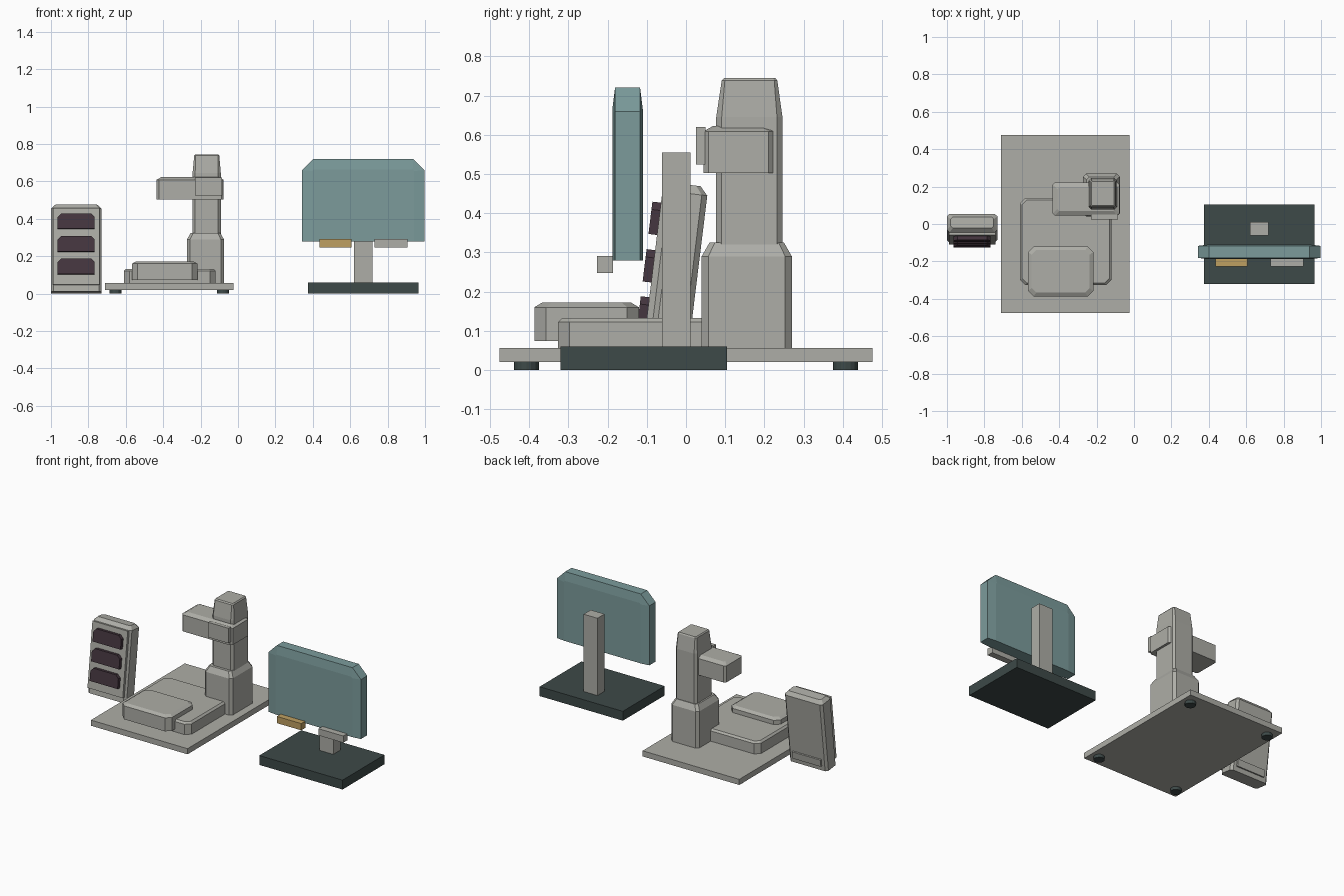
import bpy, bmesh, math
from mathutils import Matrix

if "Cube" in bpy.data.objects:
    bpy.data.objects.remove(bpy.data.objects["Cube"], do_unlink=True)


def material(name, rgb):
    m = bpy.data.materials.new(name)
    m.use_nodes = True
    m.diffuse_color = (*rgb, 1)
    m.node_tree.nodes["Principled BSDF"].inputs["Base Color"].default_value = (*rgb, 1)
    return m


GREY = material("warm grey", (0.42, 0.42, 0.385))
DARK = material("dark slate", (0.047, 0.067, 0.065))
TEAL = material("muted teal", (0.20, 0.33, 0.33))
GOLD = material("ochre", (0.52, 0.35, 0.12))
PLUM = material("dark plum", (0.06, 0.037, 0.05))


def finish(name, bm, mat, matrix=None):
    bmesh.ops.recalc_face_normals(bm, faces=bm.faces)
    me = bpy.data.meshes.new(name)
    bm.to_mesh(me)
    bm.free()
    me.materials.append(mat)
    ob = bpy.data.objects.new(name, me)
    bpy.context.collection.objects.link(ob)
    if matrix:
        ob.matrix_world = matrix
    return ob


def loft(name, mat, sections, matrix=None):
    """Stack rings, each a list of 3D points, and cap both ends."""
    bm = bmesh.new()
    rings = [[bm.verts.new(p) for p in s] for s in sections]
    for a, b in zip(rings, rings[1:]):
        for i in range(len(a)):
            j = (i + 1) % len(a)
            bm.faces.new((a[i], a[j], b[j], b[i]))
    bm.faces.new(rings[0])
    bm.faces.new(rings[-1])
    return finish(name, bm, mat, matrix)


def ring(x, y, z, cut):
    """Rectangle with cut corners at height z."""
    (a, b), (c, d) = x, y
    return [(a + cut, c, z), (b - cut, c, z), (b, c + cut, z), (b, d - cut, z),
            (b - cut, d, z), (a + cut, d, z), (a, d - cut, z), (a, c + cut, z)]


def slab(name, mat, x, y, z, cut, inset, drop, matrix=None):
    """Block with cut upright corners and a sloped top edge."""
    xi = (x[0] + inset, x[1] - inset)
    yi = (y[0] + inset, y[1] - inset)
    return loft(name, mat, [ring(x, y, z[0], cut), ring(x, y, z[1] - drop, cut),
                            ring(xi, yi, z[1], cut * 0.8)], matrix)


def box(name, mat, x, y, z, matrix=None):
    bm = bmesh.new()
    bmesh.ops.create_cube(bm, size=1)
    for v in bm.verts:
        v.co = [r[0] + (c + 0.5) * (r[1] - r[0]) for c, r in zip(v.co, (x, y, z))]
    return finish(name, bm, mat, matrix)


# Base plate and feet
box("base_plate", GREY, (-0.71, -0.025), (-0.475, 0.475), (0.02, 0.056))
for x in (-0.655, -0.08):
    for y in (-0.407, 0.407):
        bm = bmesh.new()
        bmesh.ops.create_cone(bm, cap_ends=True, segments=16, radius1=0.032,
                              radius2=0.032, depth=0.021,
                              matrix=Matrix.Translation((x, y, 0.0105)))
        finish("foot", bm, DARK)

# Stage
slab("lower_stage", GREY, (-0.61, -0.12), (-0.327, 0.14), (0.055, 0.133), 0.03, 0.012, 0.011)
slab("upper_stage", GREY, (-0.567, -0.217), (-0.387, -0.12), (0.074, 0.172), 0.03, 0.02, 0.012)

# Column, arm and front plate
slab("lower_column", GREY, (-0.273, -0.075), (0.04, 0.27), (0.055, 0.325), 0.017, 0.02, 0.035)
loft("upper_column", GREY, [
    ring((-0.243, -0.092), (0.077, 0.246), 0.32, 0.014),
    ring((-0.243, -0.092), (0.077, 0.246), 0.645, 0.014),
    ring((-0.234, -0.1), (0.091, 0.233), 0.738, 0.008),
    ring((-0.228, -0.106), (0.098, 0.228), 0.745, 0.006)])
slab("arm", GREY, (-0.435, -0.077), (0.045, 0.222), (0.503, 0.623), 0.012, 0.025, 0.014)
box("arm_front_plate", GREY, (-0.23, -0.085), (0.025, 0.05), (0.524, 0.62))

# Tilted unit with three grilles
tilt = Matrix.Translation((-0.865, -0.05, 0.006)) @ Matrix.Rotation(math.radians(-7), 4, "X")
slab("cabinet", GREY, (-0.135, 0.135), (-0.05, 0.05), (0, 0.47), 0.014, 0.02, 0.022, tilt)
box("cabinet_front", GREY, (-0.125, 0.125), (-0.065, -0.049), (0.035, 0.448), tilt)
box("cabinet_back_plate", GREY, (-0.1, 0.1), (0.049, 0.06), (0.03, 0.075), tilt)
for z in (0.09, 0.211, 0.333):
    w, h, c = 0.099, 0.083, 0.02
    outline = [(-w, z), (w, z), (w, z + h - c), (w - c, z + h), (c - w, z + h), (-w, z + h - c)]
    loft("grille", PLUM, [[(px, y, pz) for px, pz in outline] for y in (-0.064, -0.087)], tilt)

# Screen: thin edge ring, thicker flat middle
X, Y = 0.67, -0.149


def screen_ring(y, half, top, cut):
    pts = [(-half, 0.279), (half, 0.279), (half, top - cut), (half - cut, top),
           (cut - half, top), (-half, top - cut)]
    return [(X + px, Y + y, pz) for px, pz in pts]


edge, middle = (0.328, 0.72, 0.06), (0.272, 0.664, 0.008)
loft("screen", TEAL, [screen_ring(-0.039, *middle), screen_ring(-0.032, *edge),
                      screen_ring(0.032, *edge), screen_ring(0.039, *middle)])

# Screen stand and the two tabs below the screen
box("stand_base", DARK, (0.375, 0.965), (-0.32, 0.104), (0, 0.06))
box("stand_post", GREY, (0.62, 0.718), (-0.061, 0.011), (0.058, 0.555))
box("left_tab", GREY, (0.73, 0.905), (-0.227, -0.186), (0.248, 0.291))
box("right_tab", GOLD, (0.435, 0.607), (-0.227, -0.186), (0.248, 0.291))
